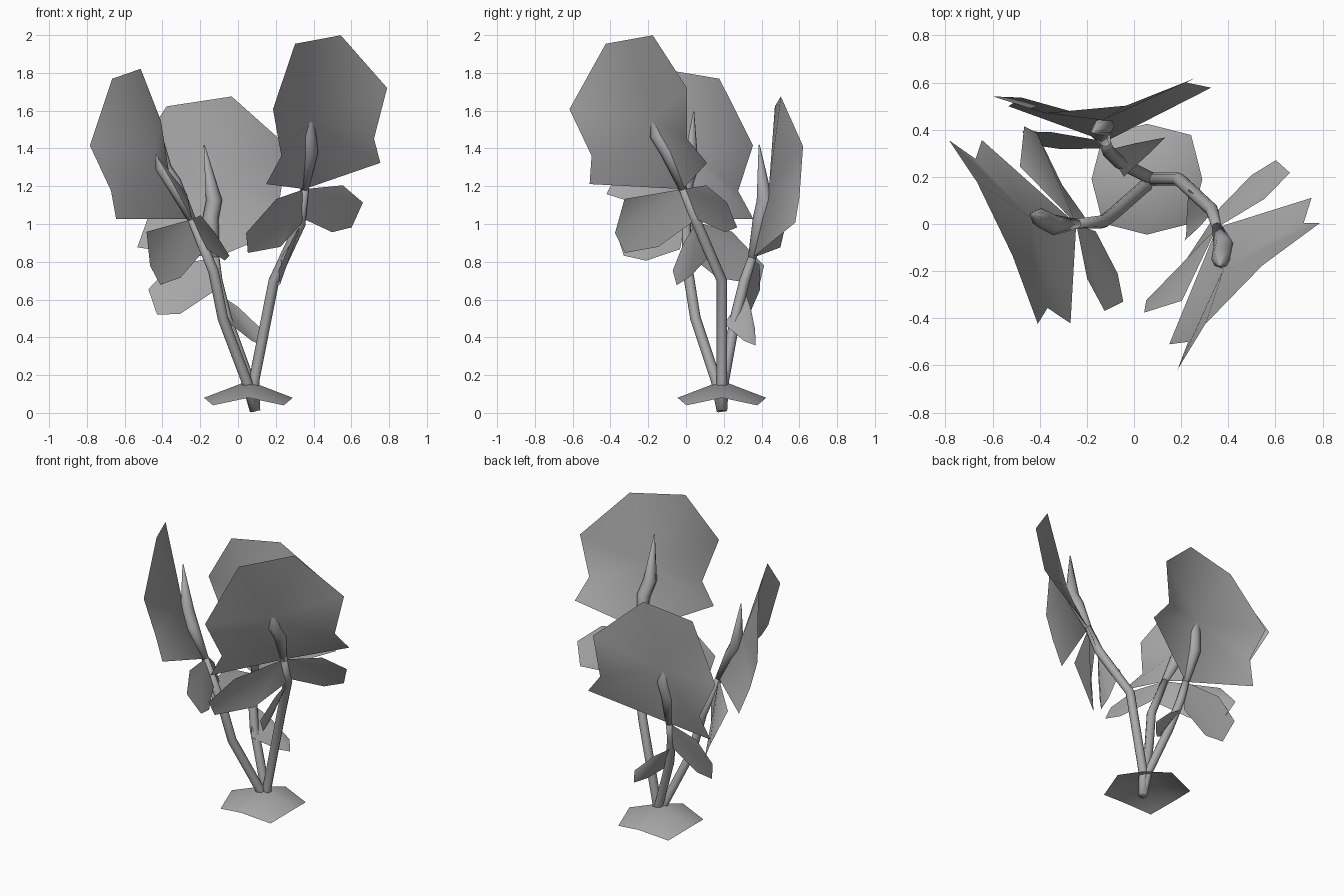
import bpy, bmesh, math
from mathutils import Vector

cube = bpy.data.objects.get("Cube")
if cube:
    bpy.data.objects.remove(cube)

grey = bpy.data.materials.new("plain grey")
grey.use_nodes = True
tone = (0.4, 0.4, 0.4, 1)
grey.diffuse_color = tone
grey.node_tree.nodes["Principled BSDF"].inputs["Base Color"].default_value = tone


def finish(name, bm):
    bmesh.ops.recalc_face_normals(bm, faces=bm.faces)
    mesh = bpy.data.meshes.new(name)
    bm.to_mesh(mesh)
    bm.free()
    mesh.materials.append(grey)
    for face in mesh.polygons:
        face.use_smooth = True
    obj = bpy.data.objects.new(name, mesh)
    bpy.context.collection.objects.link(obj)
    return obj


def fan(name, hub, rim, closed=False):
    """Thin sheet spread from a hub point to its rim."""
    bm = bmesh.new()
    centre = bm.verts.new(hub)
    ring = [bm.verts.new(p) for p in rim]
    pairs = list(zip(ring, ring[1:]))
    if closed:
        pairs.append((ring[-1], ring[0]))
    for a, b in pairs:
        bm.faces.new((centre, a, b))
    return finish(name, bm)


def tube(name, path, radii, sides=8):
    """Round tube along a path with a radius at each point."""
    bm = bmesh.new()
    path = [Vector(p) for p in path]
    rings = []
    for i, p in enumerate(path):
        along = (path[min(i + 1, len(path) - 1)] - path[max(i - 1, 0)]).normalized()
        u = along.cross(Vector((0, 1, 0))).normalized()
        v = along.cross(u)
        angles = [math.tau * k / sides for k in range(sides)]
        rings.append([bm.verts.new(p + radii[i] * (u * math.cos(a) + v * math.sin(a)))
                      for a in angles])
    for low, high in zip(rings, rings[1:]):
        for k in range(sides):
            j = (k + 1) % sides
            bm.faces.new((low[k], low[j], high[j], high[k]))
    bm.faces.new(rings[0])
    bm.faces.new(rings[-1])
    return finish(name, bm)


# Half outline of the big petal and outlines of the small leaves: side, out, up
PETAL = [(.437, .2, .09), (.355, .25, .23), (.437, .3, .49), (.175, .25, .805)]
PETAL_HEART = (-.055, .14, .37)
LEAVES = {
    "short_leaf": [(.23, .06, -.01), (.37, .06, -.12), (.35, -.02, -.25),
                   (.23, -.05, -.26), (.04, -.05, -.17)],
    "long_leaf": [(-.33, .11, -.01), (-.5, .03, -.17), (-.47, 0, -.28),
                  (-.22, 0, -.28), (0, -.04, -.18)],
    "hanging_leaf": [(-.08, -.055, -.27), (-.19, -.06, -.41), (-.18, -.07, -.49),
                     (-.12, -.12, -.45), (-.01, -.2, -.33)],
}
# Central spike, which pokes through the petal near its foot
SPIKE = [(0, 0, 0), (-.01, .075, .2), (-.045, .106, .29), (-.035, .12, .59)]


def flower(tag, base, side, lean, stem, leaves):
    """One stem with its cupped petal, central spike and small leaves."""
    base = Vector(base)
    s = Vector(side).normalized()
    upright = (Vector((0, 0, 1)) - s * s.z).normalized()
    up = upright * math.cos(lean) + s.cross(upright) * math.sin(lean)
    out = s.cross(up)

    def place(p):
        return base + s * p[0] + out * p[1] + up * p[2]

    shift = -.052
    right = [place((shift + a, b, c)) for a, b, c in PETAL]
    left = [place((shift - a, b, c)) for a, b, c in reversed(PETAL)]
    fan(tag + "_petal", place(PETAL_HEART), right + left + [base], closed=True)
    for name in leaves:
        hub = (.02, -.06, -.18) if name == "hanging_leaf" else (0, 0, 0)
        fan(tag + "_" + name, place(hub), [place(p) for p in LEAVES[name]])
    path = [(.09, .19, .012)] + stem + [base]
    tube(tag + "_stem", path, [.028] * (len(path) - 1) + [.022])
    tube(tag + "_spike", [place(p) for p in SPIKE], [.022, .043, .043, .003])


flower("left", (.352, -.015, 1.185), (.7, .72, .13), 0,
       [(.085, .19, .17), (.19, .19, .7), (.33, .06, 1)], list(LEAVES))
flower("right", (-.245, 0, 1.025), (.43, -.89, .15), .065,
       [(.045, .16, .17), (-.08, .05, .5), (-.13, .01, .75)],
       ["short_leaf", "long_leaf"])
flower("back", (-.12, .35, .82), (-.985, -.09, -.15), -.13,
       [(.06, .2, .17), (-.06, .26, .5), (-.11, .31, .7)],
       ["short_leaf", "hanging_leaf"])

# Drooping eight-sided leaf skirt around the foot
skirt = []
for k in range(8):
    a = math.tau * k / 8
    r, z = (.265, .04) if k % 2 else (.235, .08)
    skirt.append((.055 + r * math.cos(a), .19 + r * math.sin(a), z))
fan("foot_skirt", (.055, .19, .17), skirt, closed=True)
